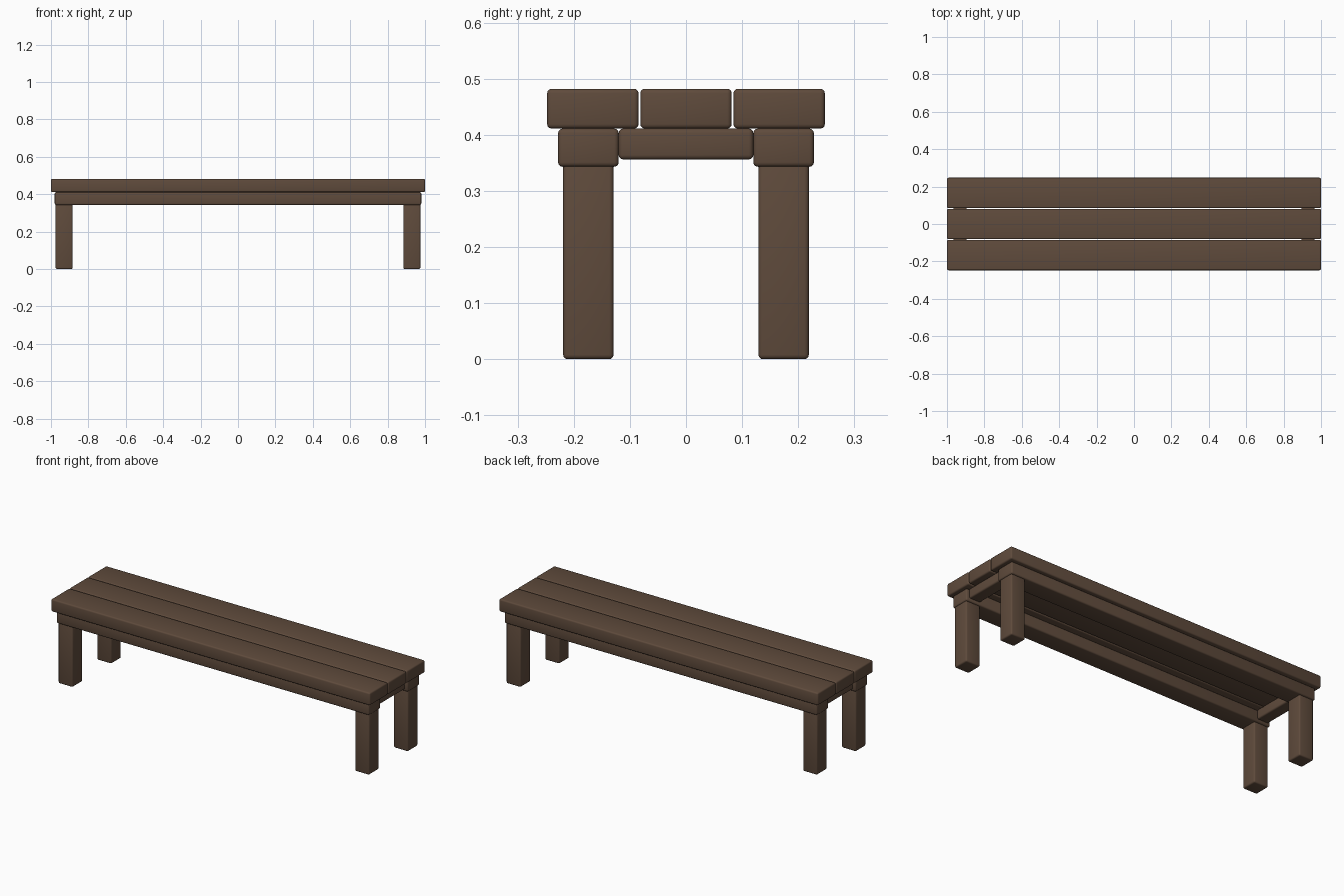
import bpy

if "Cube" in bpy.data.objects:
    bpy.data.objects.remove(bpy.data.objects["Cube"])

wood = bpy.data.materials.new("dark_wood")
wood.diffuse_color = (0.115, 0.07, 0.045, 1)
wood.use_nodes = True
wood.node_tree.nodes["Principled BSDF"].inputs["Base Color"].default_value = wood.diffuse_color


def beam(name, lo, hi, radius=0.008):
    """Rounded timber spanning the corners lo and hi."""
    centre = [(a + b) / 2 for a, b in zip(lo, hi)]
    bpy.ops.mesh.primitive_cube_add(size=1, location=centre)
    ob = bpy.context.object
    ob.name = name
    ob.scale = [b - a for a, b in zip(lo, hi)]
    bpy.ops.object.transform_apply(location=False, rotation=False, scale=True)
    bev = ob.modifiers.new("Rounded edges", 'BEVEL')
    bev.width = radius
    bev.segments = 3
    ob.data.materials.append(wood)
    bpy.ops.object.modifier_apply(modifier=bev.name)
    bpy.ops.object.shade_smooth_by_angle()
    return ob


# Three seat planks with narrow gaps
for name, y in (("front", -0.166), ("middle", 0), ("back", 0.166)):
    beam(f"{name}_seat_plank", (-1, y - 0.0815, 0.411), (1, y + 0.0815, 0.482))

# Long rails under the front and back planks
for name, y in (("front", -0.174), ("back", 0.174)):
    beam(f"{name}_rail", (-0.98, y - 0.054, 0.343), (0.98, y + 0.054, 0.411))

    # Legs below each end of the rail
    for side, x in (("left", -0.93), ("right", 0.93)):
        beam(f"{name}_{side}_leg", (x - 0.045, y - 0.045, 0), (x + 0.045, y + 0.045, 0.35))

# Short cross pieces joining the rails at each end
for side, x in (("left", -0.93), ("right", 0.93)):
    beam(f"{side}_cross_piece", (x - 0.035, -0.12, 0.356), (x + 0.035, 0.12, 0.411))
